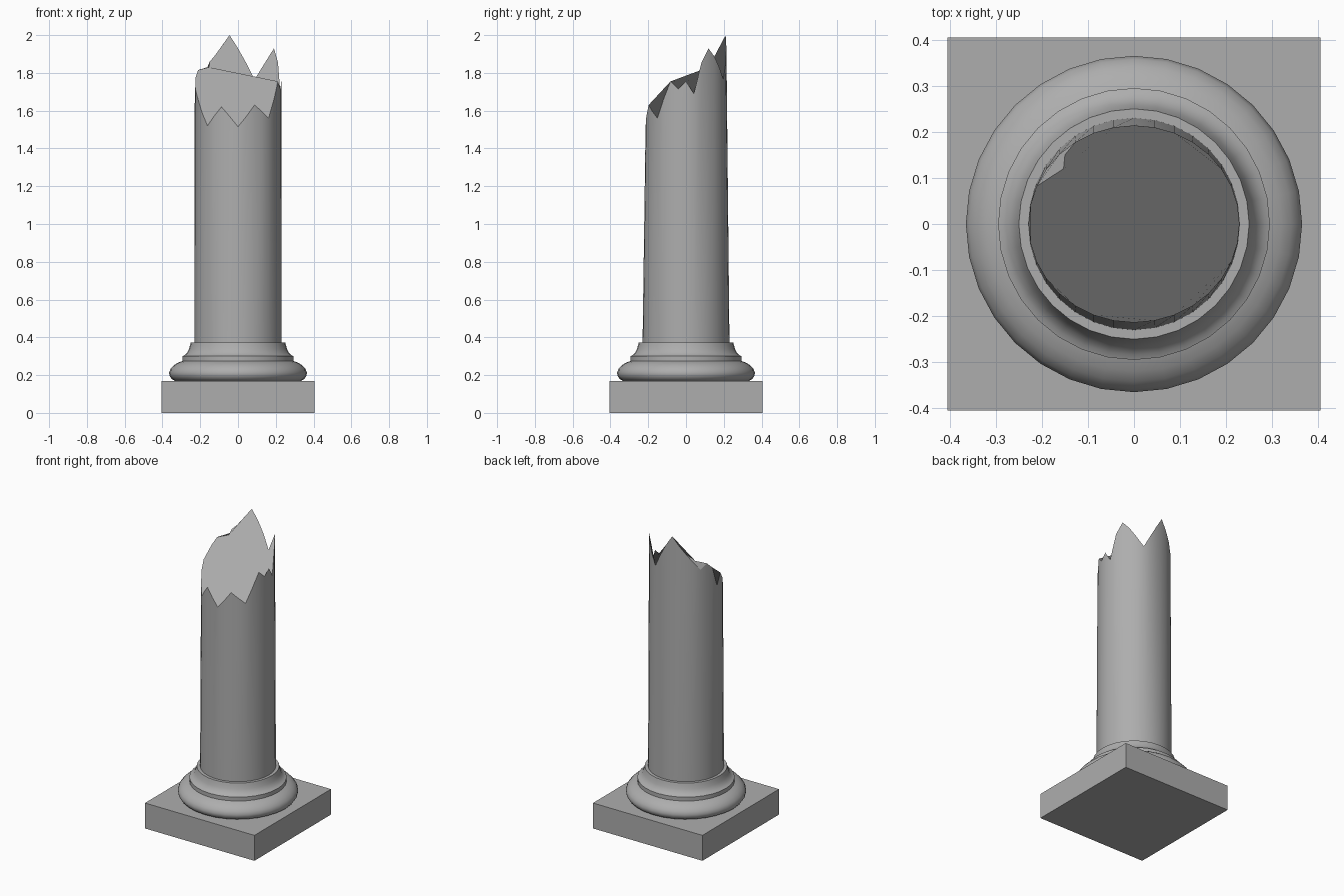
import bpy, bmesh
from math import cos, sin, tau, radians

default = bpy.data.objects.get("Cube")
if default:
    bpy.data.objects.remove(default, do_unlink=True)

stone = bpy.data.materials.new("grey stone")
stone.use_nodes = True
GREY = (0.42, 0.42, 0.42, 1)
stone.diffuse_color = GREY
stone.node_tree.nodes["Principled BSDF"].inputs["Base Color"].default_value = GREY

SIDES = 32


def finish(bm, name, smooth_angle=None):
    mesh = bpy.data.meshes.new(name)
    bm.to_mesh(mesh)
    bm.free()
    obj = bpy.data.objects.new(name, mesh)
    bpy.context.collection.objects.link(obj)
    mesh.materials.append(stone)
    if smooth_angle:
        bpy.ops.object.select_all(action="DESELECT")
        obj.select_set(True)
        bpy.context.view_layer.objects.active = obj
        bpy.ops.object.shade_smooth_by_angle(angle=radians(smooth_angle))
    return obj


def ring(bm, rx, ry, heights):
    return [bm.verts.new((rx * cos(tau * i / SIDES), ry * sin(tau * i / SIDES), z))
            for i, z in enumerate(heights)]


def bridge(bm, low, high):
    for i in range(SIDES):
        j = (i + 1) % SIDES
        bm.faces.new((low[i], low[j], high[j], high[i]))


# Square plinth
bm = bmesh.new()
bmesh.ops.create_cube(bm, size=1)
bmesh.ops.scale(bm, vec=(0.81, 0.81, 0.17), verts=bm.verts)
bmesh.ops.translate(bm, vec=(0, 0, 0.085), verts=bm.verts)
finish(bm, "plinth")

# Turned base moulding: rounded ring, narrow band, hollow curve
profile = [(0.335, 0.17), (0.352, 0.18), (0.363, 0.197), (0.365, 0.213),
           (0.358, 0.232), (0.342, 0.25), (0.32, 0.265), (0.295, 0.274),
           (0.295, 0.3), (0.284, 0.305), (0.27, 0.318), (0.26, 0.337),
           (0.254, 0.358), (0.25, 0.373)]
bm = bmesh.new()
rings = [ring(bm, r, r, [z] * SIDES) for r, z in profile]
for low, high in zip(rings, rings[1:]):
    bridge(bm, low, high)
bm.faces.new(rings[0][::-1])
bm.faces.new(rings[-1])
finish(bm, "base_moulding", 35)

# Broken shaft with a jagged rim, heights listed around the circle from +x
rim_heights = [1.755, 1.69, 1.855, 1.93, 1.885, 1.825, 1.765, 1.85,
               1.93, 2.0, 1.94, 1.885, 1.83, 1.78, 1.815, 1.775,
               1.64, 1.71, 1.66, 1.59, 1.52, 1.57, 1.62, 1.57,
               1.515, 1.57, 1.63, 1.595, 1.56, 1.66, 1.755, 1.715]
bm = bmesh.new()
foot = ring(bm, 0.23, 0.23, [0.37] * SIDES)
rim = ring(bm, 0.229, 0.214, rim_heights)
bridge(bm, foot, rim)
bm.faces.new(foot[::-1])

# Sloping fracture face, with a small chip knocked out of the back edge
chip = [bm.verts.new(p) for p in ((-0.15, 0.15, 1.86), (-0.153, 0.12, 1.83))]
bm.faces.new(rim[4:12] + chip + rim[14:] + rim[:4])
bm.faces.new(rim[11:15] + chip[::-1])
finish(bm, "broken_shaft", 30)
